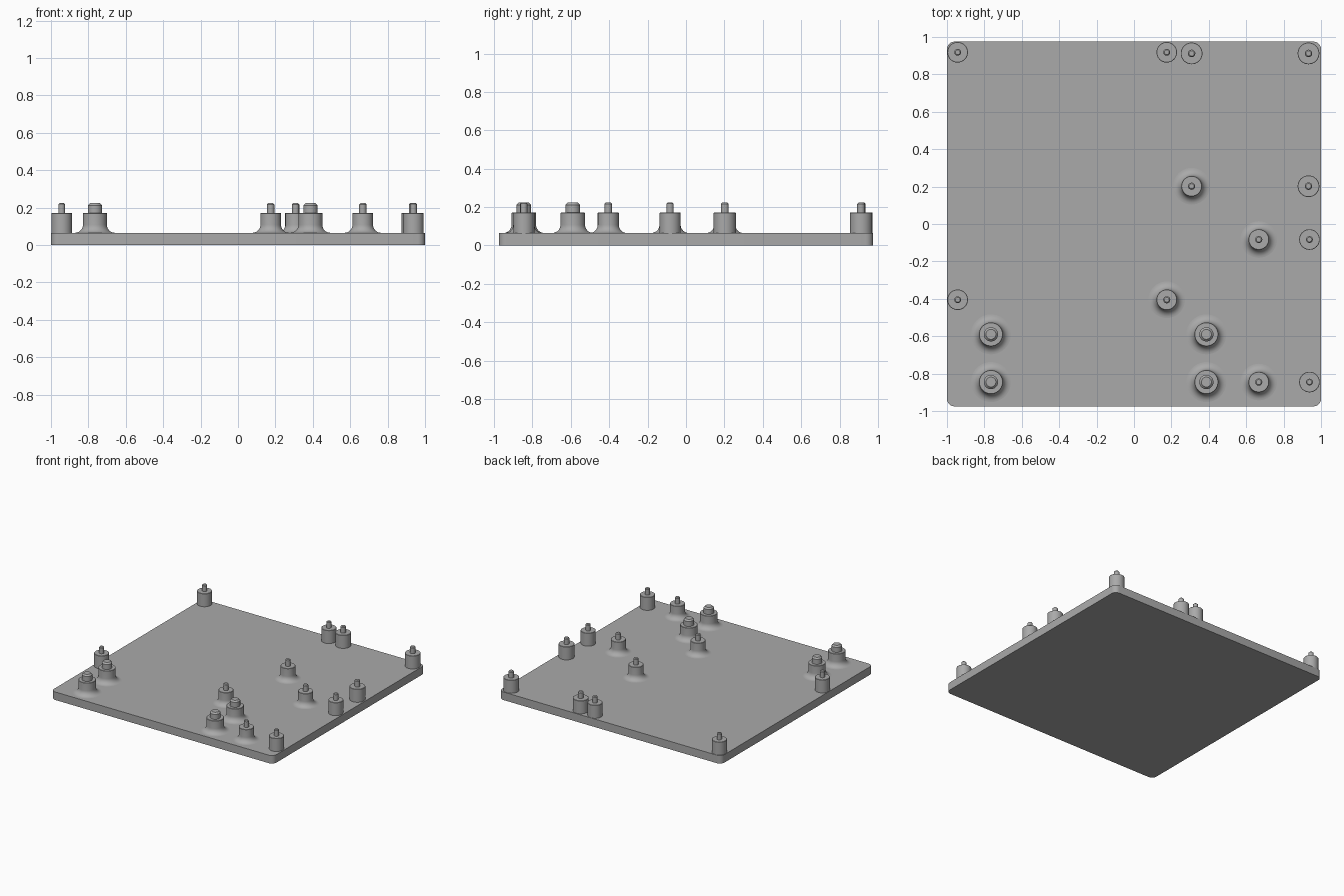
import bpy, bmesh, math

cube = bpy.data.objects.get("Cube")
if cube:
    bpy.data.objects.remove(cube, do_unlink=True)

PLATE_TOP, POST_TOP, PIN_TOP = 0.065, 0.171, 0.223

grey = bpy.data.materials.new("light_grey")
grey.use_nodes = True
colour = (0.4, 0.4, 0.4, 1)
grey.diffuse_color = colour
grey.node_tree.nodes["Principled BSDF"].inputs["Base Color"].default_value = colour


def add_object(name, bm):
    bmesh.ops.recalc_face_normals(bm, faces=bm.faces)
    mesh = bpy.data.meshes.new(name)
    bm.to_mesh(mesh)
    bm.free()
    mesh.materials.append(grey)
    obj = bpy.data.objects.new(name, mesh)
    bpy.context.collection.objects.link(obj)
    bpy.ops.object.select_all(action='DESELECT')
    obj.select_set(True)
    bpy.context.view_layer.objects.active = obj
    bpy.ops.object.shade_smooth_by_angle(angle=math.radians(30))
    return obj


def lathe(name, profile, x, y, sides=40):
    """Revolve (radius, height) points into stacked rings with end caps."""
    bm = bmesh.new()
    rings = []
    for r, z in profile:
        angles = [math.tau * i / sides for i in range(sides)]
        rings.append([bm.verts.new((r * math.cos(a), r * math.sin(a), z)) for a in angles])
    for low, high in zip(rings, rings[1:]):
        for i in range(sides):
            j = (i + 1) % sides
            bm.faces.new((low[i], low[j], high[j], high[i]))
    bm.faces.new(rings[0])
    bm.faces.new(rings[-1])
    obj = add_object(name, bm)
    obj.location = (x, y, 0)


def post(name, x, y, radius, pin, fillet=0.0):
    # Optional concave foot, straight body, then a chamfered pin
    profile = [(radius + fillet, PLATE_TOP - 0.01)]
    if fillet:
        for i in range(9):
            a = i / 8 * math.pi / 2
            profile.append((radius + fillet * (1 - math.sin(a)),
                            PLATE_TOP + fillet * (1 - math.cos(a))))
    chamfer = pin * 0.3
    profile += [(radius, POST_TOP - 0.002), (radius - 0.002, POST_TOP), (pin, POST_TOP),
                (pin, PIN_TOP - chamfer), (pin - chamfer, PIN_TOP)]
    lathe(name, profile, x, y)


# Base plate with rounded vertical corners
bm = bmesh.new()
bmesh.ops.create_cube(bm, size=1)
for v in bm.verts:
    v.co = (v.co.x * 2, v.co.y * 1.95, (v.co.z + 0.5) * PLATE_TOP)
uprights = [e for e in bm.edges if abs(e.verts[0].co.z - e.verts[1].co.z) > 0.01]
bmesh.ops.bevel(bm, geom=uprights, offset=0.04, segments=6, profile=0.5, affect='EDGES')
add_object("base_plate", bm)

# Straight posts along the edges
for x, y in [(-0.943, 0.918), (0.175, 0.918), (-0.943, -0.405), (0.938, -0.083), (0.938, -0.845)]:
    post("edge_post", x, y, 0.055, 0.018)
for x, y in [(0.308, 0.912), (0.933, 0.912), (0.933, 0.202)]:
    post("edge_post_wide", x, y, 0.058, 0.02)

# Inner posts with flared feet
for x, y in [(0.308, 0.202), (0.667, -0.083), (0.175, -0.405), (0.667, -0.845)]:
    post("flared_post", x, y, 0.055, 0.019, 0.043)

# Large posts with thick pins
for x in (-0.765, 0.387):
    for y in (-0.59, -0.845):
        post("large_flared_post", x, y, 0.064, 0.038, 0.043)
